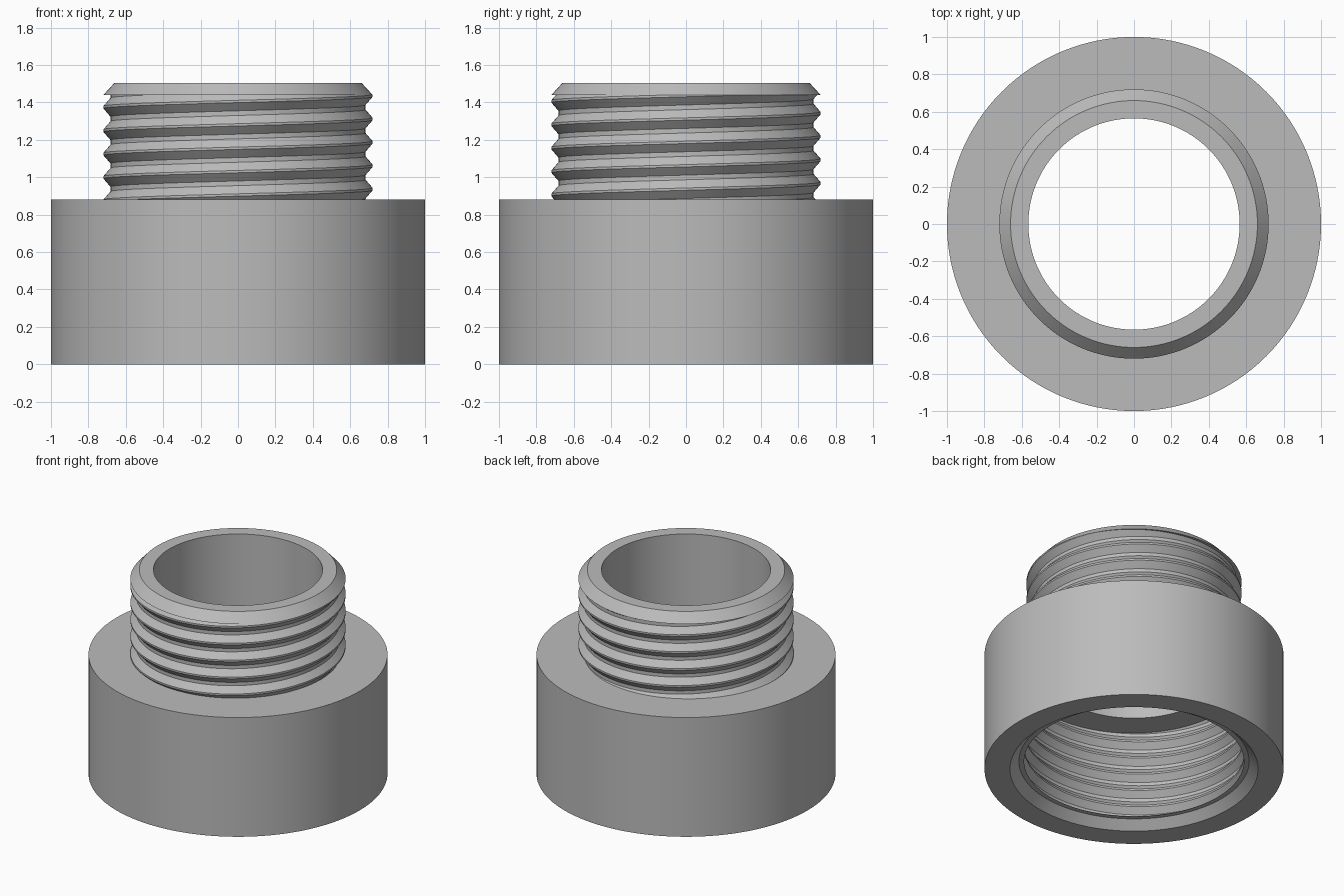
import bpy
import math

if "Cube" in bpy.data.objects:
    bpy.data.objects.remove(bpy.data.objects["Cube"])

SEGMENTS = 128
PITCH = 0.125
CREST_Z = 1.3115          # height of a crest on the +x side

grey = bpy.data.materials.new("matte grey")
grey.use_nodes = True
grey.diffuse_color = (0.5, 0.5, 0.5, 1)
grey.node_tree.nodes["Principled BSDF"].inputs["Base Color"].default_value = grey.diffuse_color


def add_part(name, rings, inward=False):
    """Skin a list of closed rings, ordered so the outside faces away from the axis."""
    verts = [v for ring in rings for v in ring]
    faces = []
    for k in range(len(rings) - 1):
        for i in range(SEGMENTS):
            j = (i + 1) % SEGMENTS
            a, b = k * SEGMENTS, (k + 1) * SEGMENTS
            quad = (a + i, a + j, b + j, b + i)
            faces.append(quad[::-1] if inward else quad)
    mesh = bpy.data.meshes.new(name)
    mesh.from_pydata(verts, [], faces)
    return finish(name, mesh)


def finish(name, mesh):
    mesh.materials.append(grey)
    obj = bpy.data.objects.new(name, mesh)
    bpy.context.collection.objects.link(obj)
    bpy.ops.object.select_all(action="DESELECT")
    obj.select_set(True)
    bpy.context.view_layer.objects.active = obj
    bpy.ops.object.mode_set(mode="EDIT")
    bpy.ops.mesh.select_all(action="SELECT")
    bpy.ops.mesh.remove_doubles(threshold=0.00002)
    bpy.ops.object.mode_set(mode="OBJECT")
    bpy.ops.object.shade_smooth_by_angle(angle=math.radians(25))
    return obj


def lathe(name, profile):
    """Revolve (radius, height) points around z."""
    angles = [math.tau * i / SEGMENTS for i in range(SEGMENTS)]
    return add_part(name, [[(r * math.cos(t), r * math.sin(t), z) for t in angles]
                           for r, z in profile])


def thread(name, crest, root, low, high, inward=False):
    """Right-handed helical thread, trimmed flat at both ends."""
    crest_half, root_half = 0.05, 0.1     # half widths of the flats, in pitches

    def radius(phase):
        d = abs((phase + 0.5) % 1 - 0.5)
        f = (d - crest_half) / (0.5 - root_half - crest_half)
        return crest + (root - crest) * min(1, max(0, f))

    steps = (-crest_half, crest_half, 0.5 - root_half, 0.5 + root_half)
    first = math.floor((low - CREST_Z) / PITCH) - 2
    last = math.ceil((high - CREST_Z) / PITCH) + 1
    verts, faces = [], []
    rows = [n + s for n in range(first, last + 1) for s in steps]
    for row in rows:
        for i in range(SEGMENTS + 1):
            turn = i / SEGMENTS
            z = min(high, max(low, CREST_Z + PITCH * (row + turn)))
            r = radius((z - CREST_Z) / PITCH - turn)
            verts.append((r * math.cos(math.tau * turn), r * math.sin(math.tau * turn), z))
    width = SEGMENTS + 1
    for k in range(len(rows) - 1):
        for i in range(SEGMENTS):
            a, b = k * width + i, (k + 1) * width + i
            # skip strips that were trimmed away entirely
            heights = [verts[v][2] for v in (a, a + 1, b, b + 1)]
            if max(heights) - min(heights) < 0.00001:
                continue
            quad = (a, a + 1, b + 1, b)
            faces.append(quad[::-1] if inward else quad)
    mesh = bpy.data.meshes.new(name)
    mesh.from_pydata(verts, [], faces)
    return finish(name, mesh)


BODY_TOP, NECK_TOP, LIP_Z = 0.88, 1.505, 1.44
LEDGE_Z, BORE = 0.72, 0.565

# wide collar with a chamfered mouth underneath
lathe("collar", [(0.735, 0.06), (0.77, 0.06), (0.83, 0), (1, 0), (1, BODY_TOP), (0.67, BODY_TOP)])

# threaded neck and the chamfered lip above it
thread("neck_thread", 0.72, 0.682, BODY_TOP, LIP_Z)
lathe("neck_lip", [(0.67, LIP_Z), (0.72, LIP_Z), (0.66, NECK_TOP), (BORE, NECK_TOP)])

# smooth bore, ending in a ledge above the socket thread
lathe("bore", [(BORE, NECK_TOP), (BORE, LEDGE_Z), (0.78, LEDGE_Z)])
thread("socket_thread", 0.735, 0.77, 0.06, LEDGE_Z, inward=True)
